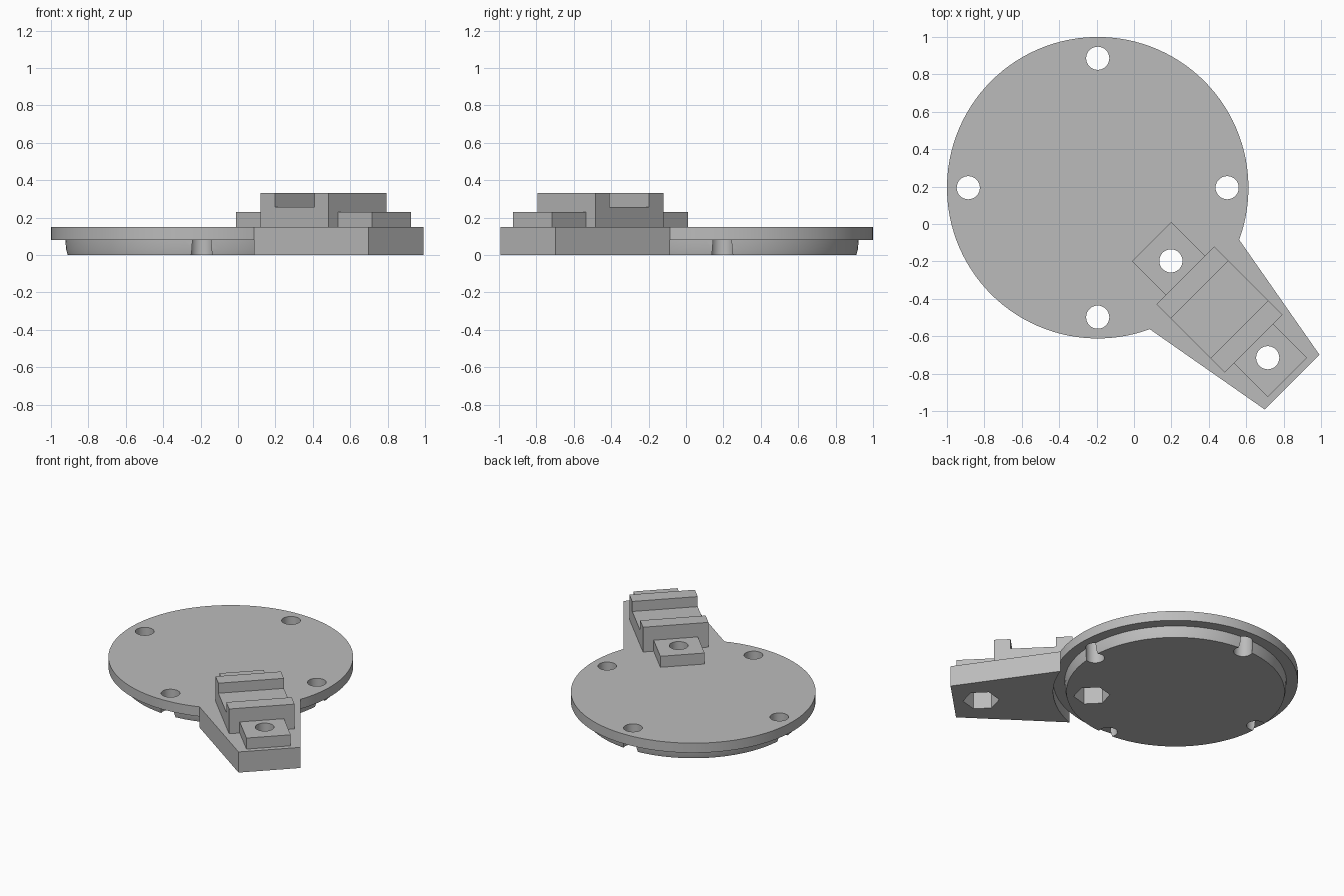
import bpy, bmesh
from math import sin, cos, radians, sqrt
from mathutils import Vector

if "Cube" in bpy.data.objects:
    bpy.data.objects.remove(bpy.data.objects["Cube"], do_unlink=True)

grey = bpy.data.materials.new("plain grey")
grey.use_nodes = True
grey.diffuse_color = (0.5, 0.5, 0.5, 1)
grey.node_tree.nodes["Principled BSDF"].inputs["Base Color"].default_value = (0.5, 0.5, 0.5, 1)

CENTRE = Vector((-0.194, 0.194, 0))
RADIUS = 0.806


def diag(u, v, z=0):
    """Point given along (u) and across (v) the diagonal arm."""
    return Vector(((u + v) / sqrt(2), (v - u) / sqrt(2), z))


def arc(centre, radius, start, end, steps, z=0):
    angles = [radians(start + (end - start) * i / steps) for i in range(steps + 1)]
    return [Vector((centre.x + radius * cos(a), centre.y + radius * sin(a), z)) for a in angles]


def circle(centre, radius, sides, z=0, turn=0):
    return arc(centre, radius, turn, turn + 360, sides, z)[:-1]


def loft(name, *solids):
    """Each solid is a list of matching rings, bridged and capped."""
    bm = bmesh.new()
    for rings in solids:
        loops = [[bm.verts.new(p) for p in ring] for ring in rings]
        for low, high in zip(loops, loops[1:]):
            for i in range(len(low)):
                j = (i + 1) % len(low)
                bm.faces.new((low[i], low[j], high[j], high[i]))
        bm.faces.new(loops[0][::-1])
        bm.faces.new(loops[-1])
    bmesh.ops.recalc_face_normals(bm, faces=bm.faces)
    mesh = bpy.data.meshes.new(name)
    bm.to_mesh(mesh)
    bm.free()
    mesh.materials.append(grey)
    obj = bpy.data.objects.new(name, mesh)
    bpy.context.collection.objects.link(obj)
    return obj


def prism(outline, z0, z1):
    return [[Vector((p.x, p.y, z)) for p in outline] for z in (z0, z1)]


def cut(obj, *cutters):
    bpy.ops.object.select_all(action="DESELECT")
    bpy.context.view_layer.objects.active = obj
    obj.select_set(True)
    for cutter in cutters:
        mod = obj.modifiers.new("cut", "BOOLEAN")
        mod.operation = "DIFFERENCE"
        mod.solver = "EXACT"
        mod.object = cutter
        bpy.ops.object.modifier_apply(modifier=mod.name)
    bpy.ops.object.shade_smooth_by_angle(angle=radians(30))


# Cutters: round screw holes and hexagonal nut pockets
nut_spots = [diag(0.279, 0), diag(1.011, 0)]
rim_spots = circle(CENTRE, 0.692, 4)
drills = loft("drill_cutter", *[prism(circle(c, 0.062, 32), -0.1, 0.4) for c in nut_spots + rim_spots])
pockets = loft("pocket_cutter", *[prism(circle(c, 0.12, 6, turn=-45), -0.1, 0.2) for c in nut_spots])

# Round plate with the tapering arm, one outline
arm_end = [diag(1.195, -0.207), diag(1.195, 0.207)]
plate = loft("base_plate", prism(arc(CENTRE, RADIUS, -20.2, 290.2, 100) + arm_end, 0.08, 0.15))

# Lower part of the arm, hollowed to follow the plate rim
arm = loft("arm_foot", prism(arc(CENTRE, RADIUS, -20.2, -69.8, 16) + arm_end, 0, 0.08))

# Smaller disc below, slightly rounded at its lower edge
boss = loft("lower_disc", [circle(CENTRE, r, 100, z)
                           for r, z in ((0.719, 0), (0.727, 0.03), (0.731, 0.08))])
for part in (plate, arm, boss):
    cut(part, drills, pockets)

# Saddle block with two ridges
profile = [(0.389, 0.15), (0.905, 0.15), (0.905, 0.33), (0.797, 0.33),
           (0.797, 0.257), (0.497, 0.257), (0.497, 0.33), (0.389, 0.33)]
loft("saddle_block", [[diag(u, v, z) for u, z in profile] for v in (-0.219, 0.219)])

# Screw tabs at both ends of the block
for name, u0, u1 in (("inner_tab", 0.134, 0.389), ("outer_tab", 0.905, 1.16)):
    corners = [diag(u0, -0.148), diag(u1, -0.148), diag(u1, 0.148), diag(u0, 0.148)]
    cut(loft(name, prism(corners, 0.15, 0.23)), drills)

for helper in (drills, pockets):
    bpy.data.objects.remove(helper, do_unlink=True)
